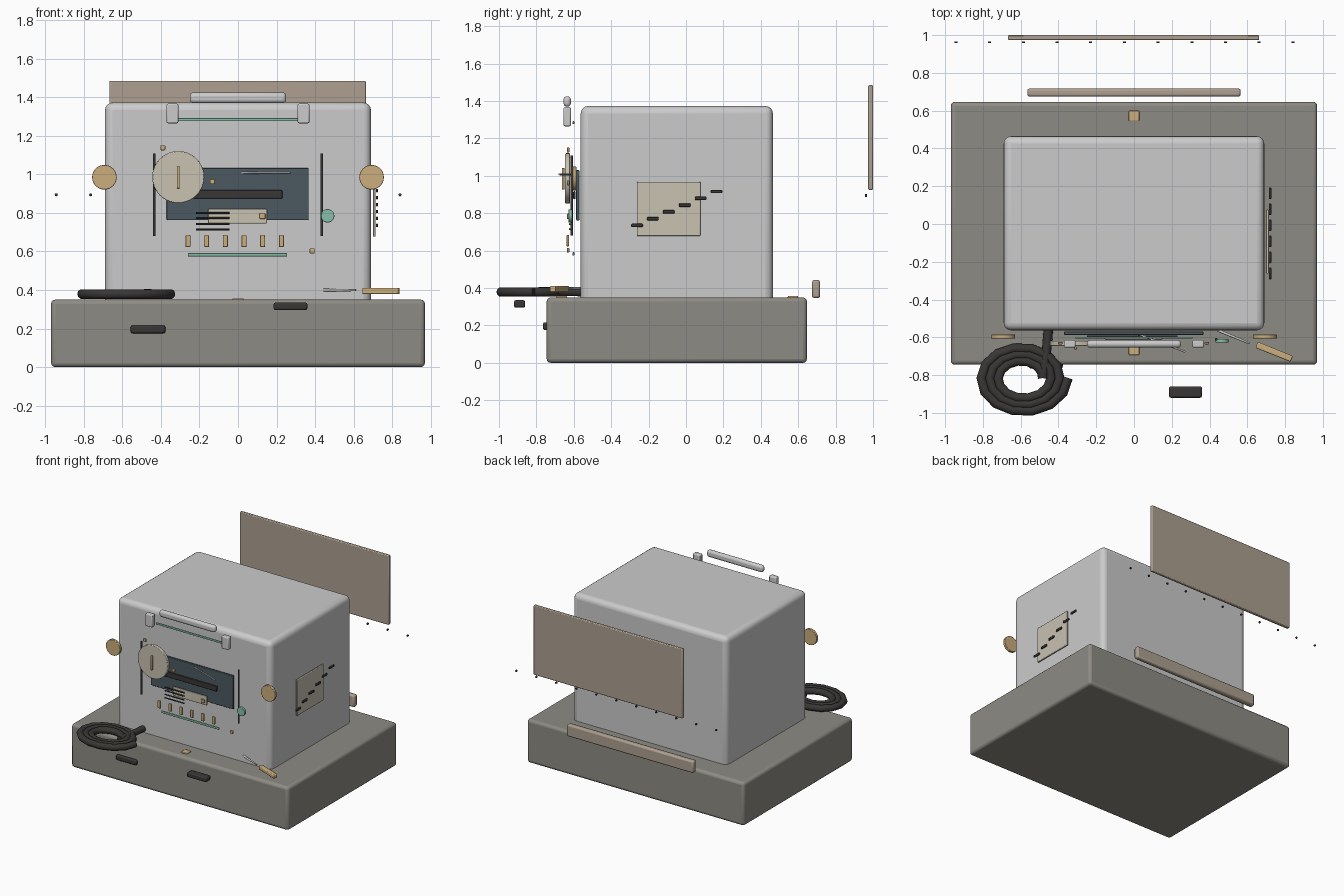
import bpy
from math import cos, sin, pi, radians
from mathutils import Vector

if "Cube" in bpy.data.objects:
    bpy.data.objects.remove(bpy.data.objects["Cube"])


def material(name, r, g, b):
    m = bpy.data.materials.new(name)
    m.diffuse_color = (r, g, b, 1)
    m.use_nodes = True
    m.node_tree.nodes["Principled BSDF"].inputs["Base Color"].default_value = m.diffuse_color
    return m


STONE = material("stone", 0.27, 0.26, 0.23)
TAN = material("tan", 0.42, 0.35, 0.28)
BRASS = material("brass", 0.60, 0.42, 0.20)
CREAM = material("cream", 0.58, 0.54, 0.44)
GLASS = material("glass", 0.07, 0.10, 0.12)
DARK = material("dark", 0.04, 0.038, 0.035)
GREEN = material("green", 0.25, 0.52, 0.40)


def finish(ob, name, mat, bevel=0, segments=2):
    ob.name = name
    if mat:
        ob.data.materials.append(mat)
    if bevel:
        b = ob.modifiers.new("bevel", "BEVEL")
        b.width, b.segments = bevel, segments
    bpy.ops.object.shade_smooth_by_angle(angle=radians(35))
    return ob


def box(name, x, y, z, mat=None, bevel=0.004, segments=2):
    """Box from (min, max) ranges on each axis."""
    bpy.ops.mesh.primitive_cube_add(size=1, location=[sum(r) / 2 for r in (x, y, z)])
    ob = bpy.context.object
    ob.scale = [r[1] - r[0] for r in (x, y, z)]
    bpy.ops.object.transform_apply(location=False, rotation=False, scale=True)
    return finish(ob, name, mat, bevel, segments)


def rod(name, a, b, r1, mat=None, r2=None, sides=16, bevel=0):
    """Cylinder or cone between two points."""
    a, b = Vector(a), Vector(b)
    bpy.ops.mesh.primitive_cone_add(vertices=sides, radius1=r1, radius2=r1 if r2 is None else r2,
                                    depth=(b - a).length, location=(a + b) / 2,
                                    rotation=(b - a).to_track_quat('Z', 'Y').to_euler())
    return finish(bpy.context.object, name, mat, bevel)


def cable(name, points, radius, mat):
    c = bpy.data.curves.new(name, 'CURVE')
    c.dimensions = '3D'
    c.bevel_depth, c.bevel_resolution, c.use_fill_caps = radius, 3, True
    s = c.splines.new('POLY')
    s.points.add(len(points) - 1)
    for p, co in zip(s.points, points):
        p.co = (*co, 1)
    ob = bpy.data.objects.new(name, c)
    bpy.context.collection.objects.link(ob)
    c.materials.append(mat)
    return ob


# Plinth and main housing
box("base", (-0.97, 0.97), (-0.745, 0.647), (0, 0.35), STONE, 0.022, 3)
box("housing", (-0.69, 0.69), (-0.563, 0.465), (0.30, 1.373), None, 0.04, 4)
for y in (-0.665, 0.572):
    box("base_stud", (-0.028, 0.028), (y - 0.028, y + 0.028), (0.335, 0.357), BRASS)

# Detached back panel, its row of screws and the lower rail
box("back_panel", (-0.668, 0.663), (0.974, 1.0), (0.925, 1.485), TAN, 0.006)
for i in range(11):
    x = -0.943 + 0.1784 * i
    rod("back_screw", (x, 0.957, 0.894), (x, 0.967, 0.894), 0.008, DARK, sides=12)
box("back_rail", (-0.565, 0.565), (0.674, 0.717), (0.346, 0.443), TAN, 0.012)

# Carrying handle
box("handle_grip", (-0.25, 0.25), (-0.655, -0.615), (1.37, 1.425), None, 0.018, 3)
for s in (-1, 1):
    box("handle_post", (s * 0.34 - 0.031, s * 0.34 + 0.031), (-0.655, -0.615), (1.265, 1.367), None, 0.008)

# Front panel: window, slot, card, trim strips
box("window", (-0.37, 0.367), (-0.587, -0.57), (0.762, 1.032), GLASS)
box("window_slot", (-0.25, 0.23), (-0.603, -0.59), (0.875, 0.918), DARK)
box("card", (-0.155, 0.15), (-0.613, -0.603), (0.745, 0.82), CREAM)
for z in (0.80, 0.773, 0.742, 0.715):
    rod("wire", (-0.217, -0.622, z), (-0.045, -0.622, z), 0.005, DARK, sides=10)
box("upper_strip", (-0.31, 0.31), (-0.607, -0.597), (1.276, 1.292), GREEN, 0.003)
box("lower_strip", (-0.26, 0.255), (-0.607, -0.597), (0.574, 0.592), GREEN, 0.003)

# Side rails and round brass knobs
for s in (-1, 1):
    rod("side_rail", (s * 0.435, -0.611, 0.68), (s * 0.435, -0.611, 1.108), 0.007, DARK)
    rod("side_knob", (s * 0.693, -0.586, 0.985), (s * 0.693, -0.607, 0.985), 0.064, BRASS, sides=32, bevel=0.003)

# Dial with pointer, green button, window needle
rod("dial", (-0.31, -0.62, 0.986), (-0.31, -0.646, 0.986), 0.135, CREAM, sides=40, bevel=0.004)
box("dial_pointer", (-0.317, -0.303), (-0.664, -0.65), (0.927, 1.042), BRASS, 0.003)
rod("green_button", (0.465, -0.608, 0.785), (0.465, -0.628, 0.785), 0.035, GREEN, sides=28, bevel=0.003)
rod("window_needle", (0.012, -0.58, 1.008), (0.272, -0.677, 1.008), 0.005, sides=12)

# Brass keys and loose small fittings
for i in range(6):
    x = -0.26 + 0.097 * i
    box("key", (x - 0.013, x + 0.013), (-0.638, -0.626), (0.623, 0.685), BRASS)
for x, z, h in ((-0.39, 1.138, 0.013), (0.385, 0.602, 0.013), (-0.132, 0.962, 0.013), (0.127, 0.783, 0.015)):
    box("brass_stud", (x - h, x + h), (-0.637, -0.624), (z - h, z + h), BRASS)

# Right side plate with rising row of dark pins
box("side_plate", (0.70, 0.714), (-0.263, 0.077), (0.678, 0.968), CREAM)
for i in range(6):
    y, z = -0.262 + 0.085 * i, 0.735 + 0.0362 * i
    box("side_pin", (0.715, 0.727), (y - 0.031, y + 0.031), (z - 0.009, z + 0.009), DARK)

# Dark blocks before the base
box("dark_block", (0.185, 0.36), (-0.92, -0.86), (0.295, 0.335), DARK, 0.01)
box("dark_block_low", (-0.557, -0.377), (-0.765, -0.705), (0.175, 0.217), DARK, 0.01)

# Hand tool lying on the base
handle = box("tool_handle", (-0.1, 0.1), (-0.017, 0.017), (-0.016, 0.016), BRASS, 0.006)
handle.location = (0.742, -0.677, 0.395)
handle.rotation_euler.z = radians(-22)
rod("tool_shaft", (0.612, -0.632, 0.399), (0.445, -0.563, 0.399), 0.005, None, 0.008, 12)

# Coiled cable and its lead into the housing
turns, n = 3, 14
coil = []
for i in range(turns * n + 1):
    t = i / (turns * n)
    a, r = 2 * pi * i / n, 0.108 + 0.132 * t
    coil.append((-0.59 + r * cos(a), -0.815 + 0.77 * r * sin(a), 0.379))
cable("cable_coil", coil, 0.026, DARK)
cable("cable_lead", [(-0.452, -0.54, 0.379), (-0.462, -0.66, 0.382), (-0.475, -0.76, 0.382), coil[0]], 0.025, DARK)
